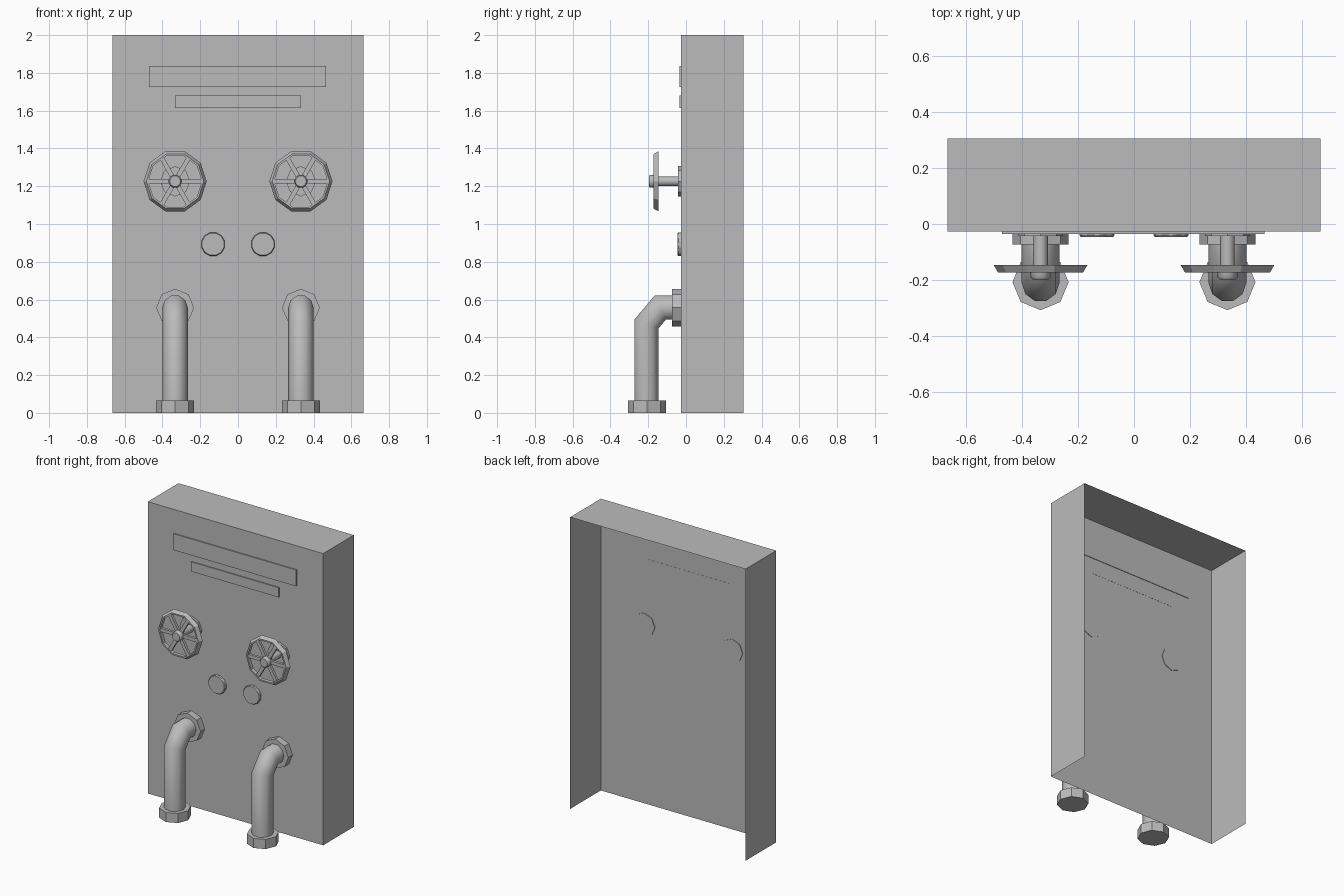
import bpy, bmesh, math
from mathutils import Vector

if "Cube" in bpy.data.objects:
    bpy.data.objects.remove(bpy.data.objects["Cube"])

grey = bpy.data.materials.new("plain_grey")
grey.diffuse_color = (0.5, 0.5, 0.5, 1)
grey.use_nodes = True
grey.node_tree.nodes["Principled BSDF"].inputs["Base Color"].default_value = grey.diffuse_color
FRONT = -0.027


def finish(name, bm, smooth=None):
    bmesh.ops.recalc_face_normals(bm, faces=bm.faces)
    me = bpy.data.meshes.new(name)
    bm.to_mesh(me)
    bm.free()
    me.materials.append(grey)
    ob = bpy.data.objects.new(name, me)
    bpy.context.collection.objects.link(ob)
    if smooth:
        bpy.context.view_layer.objects.active = ob
        ob.select_set(True)
        bpy.ops.object.shade_smooth_by_angle(angle=math.radians(smooth))
        ob.select_set(False)
    return ob


def bridge(bm, a, b):
    for i in range(len(a)):
        j = (i + 1) % len(a)
        bm.faces.new((a[i], a[j], b[j], b[i]))


def lathe(name, centre, profile, n, axis="y", turn=0.0, closed=False, smooth=None):
    """Rings of (radius, position along axis), capped or joined into a torus."""
    bm = bmesh.new()
    rings = []
    for r, p in profile:
        ring = []
        for i in range(n):
            a = turn + 2 * math.pi * i / n
            u, v = r * math.cos(a), r * math.sin(a)
            off = (u, p, v) if axis == "y" else (u, v, p)
            ring.append(bm.verts.new(Vector(centre) + Vector(off)))
        rings.append(ring)
    for a, b in zip(rings, rings[1:]):
        bridge(bm, a, b)
    if closed:
        bridge(bm, rings[-1], rings[0])
    else:
        bm.faces.new(rings[0])
        bm.faces.new(rings[-1])
    return finish(name, bm, smooth)


def box(name, x, y, z):
    bm = bmesh.new()
    bmesh.ops.create_cube(bm, size=1)
    for v in bm.verts:
        v.co = [(lo + hi) / 2 + c * (hi - lo) for c, (lo, hi) in zip(v.co, (x, y, z))]
    return bm


# Cabinet shell, open at the back and underneath
shell = box("cabinet", (-0.665, 0.665), (FRONT, 0.305), (0, 2))
shell.faces.ensure_lookup_table()
bmesh.ops.recalc_face_normals(shell, faces=shell.faces)
bmesh.ops.delete(shell, geom=[f for f in shell.faces if f.normal.y > 0.9 or f.normal.z < -0.9],
                 context="FACES_ONLY")
me = finish("cabinet", shell).data
# Keep the shell facing outwards
if any(p.normal.z < -0.5 for p in me.polygons):
    me.flip_normals()

# Raised name plates
finish("large_plate", box("p", (-0.47, 0.465), (FRONT - 0.008, FRONT + 0.004), (1.725, 1.837)))
finish("small_plate", box("p", (-0.333, 0.333), (FRONT - 0.008, FRONT + 0.001), (1.614, 1.68)))


def wheel(x, z):
    c = (x, 0, z)
    lathe("wheel_flange", c, [(0.08, FRONT + 0.004), (0.08, -0.042)], 8, smooth=30)
    lathe("wheel_stem", c, [(0.026, FRONT), (0.026, -0.165)], 10, smooth=40)
    lathe("wheel_hub", c, [(0.035, -0.16), (0.035, -0.19), (0.029, -0.197)], 10, smooth=40)
    lathe("wheel_rim", c, [(0.167, -0.146), (0.152, -0.172), (0.142, -0.172), (0.142, -0.146)],
          10, closed=True)
    # Three bars across the hub make six spokes
    bm = bmesh.new()
    for k in range(3):
        a = k * math.pi / 3
        part = bmesh.ops.create_cube(bm, size=1)["verts"]
        for v in part:
            u, w = v.co.x * 0.286, v.co.z * 0.024
            v.co = (x + u * math.cos(a) - w * math.sin(a), -0.158 + v.co.y * 0.018,
                    z + u * math.sin(a) + w * math.cos(a))
    finish("wheel_spokes", bm)


def pipe(x):
    # Vertical run, two mitred corners, then into the cabinet
    path = [Vector(p) for p in ((x, -0.21, 0.02), (x, -0.21, 0.47),
                                (x, -0.137, 0.557), (x, FRONT, 0.557))]
    n, r = 10, 0.067
    bm = bmesh.new()
    rings = []
    for i, p in enumerate(path):
        before = (p - path[i - 1]).normalized() if i else Vector((0, 0, 1))
        after = (path[i + 1] - p).normalized() if i < 3 else before
        t = (before + after).normalized()
        side = Vector((1, 0, 0))
        up = t.cross(side)
        stretch = 1 / max(t.dot(before), 0.5)
        rings.append([bm.verts.new(p + side * r * math.cos(a) + up * r * stretch * math.sin(a))
                      for a in (2 * math.pi * k / n for k in range(n))])
    for a, b in zip(rings, rings[1:]):
        bridge(bm, a, b)
    bm.faces.new(rings[0])
    bm.faces.new(rings[-1])
    finish("pipe", bm, 60)
    # Collars at the floor and at the cabinet
    lathe("floor_collar", (x, -0.207, 0), [(0.1, 0), (0.1, 0.066)], 8, "z")
    lathe("wall_collar", (x, 0, 0.557), [(0.1, FRONT), (0.1, -0.073)], 8)


for s in (-1, 1):
    wheel(s * 0.333, 1.226)
    pipe(s * 0.333)
    # Small round knobs
    lathe("knob", (s * 0.132, 0, 0.893), [(0.064, FRONT), (0.064, -0.04), (0.06, -0.046)], 12,
          turn=math.pi / 12, smooth=30)
